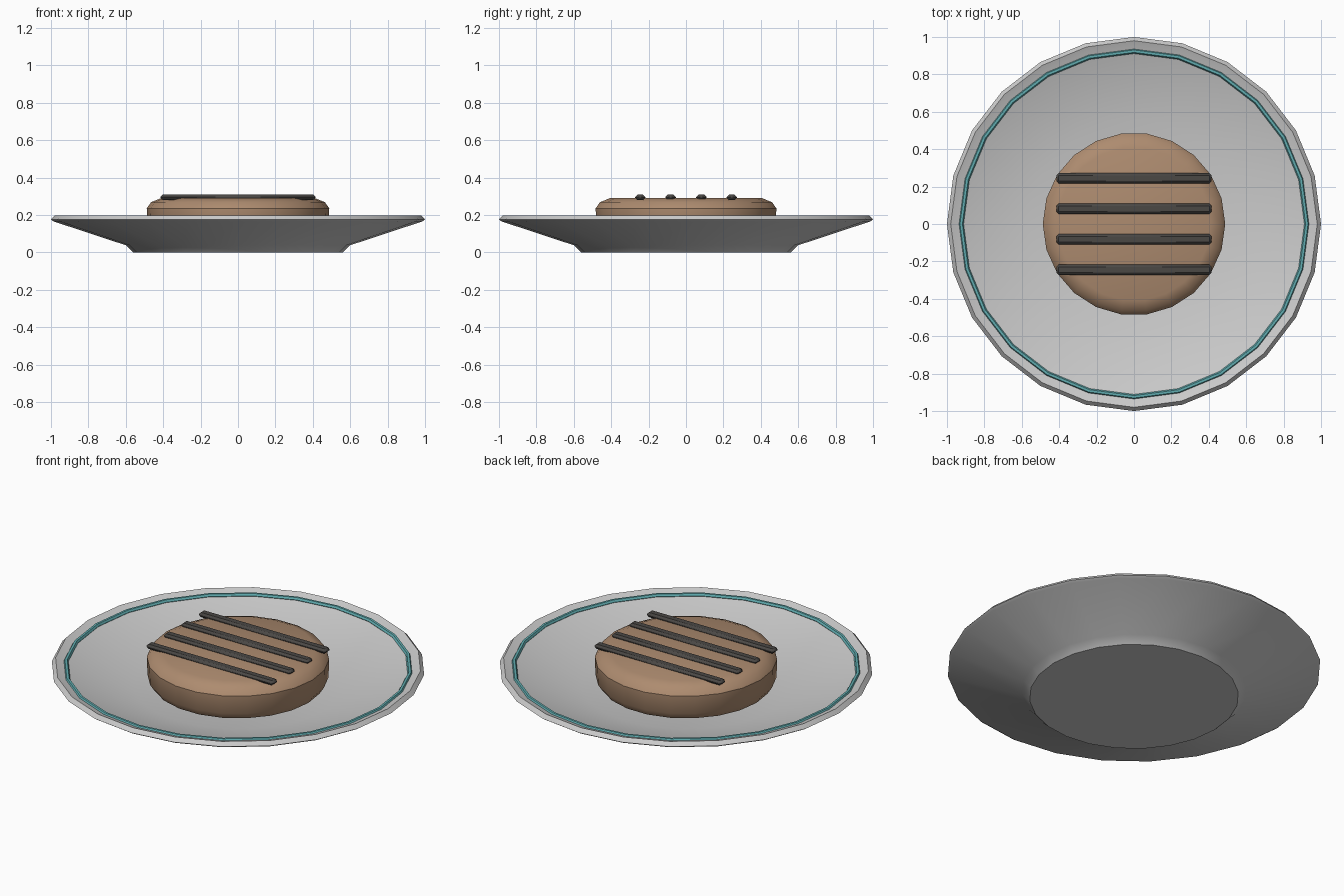
import bpy, bmesh, math

if "Cube" in bpy.data.objects:
    bpy.data.objects.remove(bpy.data.objects["Cube"])


def material(name, rgb):
    m = bpy.data.materials.new(name)
    m.diffuse_color = (*rgb, 1)
    m.use_nodes = True
    m.node_tree.nodes["Principled BSDF"].inputs["Base Color"].default_value = m.diffuse_color
    return m


def finish(obj, mat=None, angle=35):
    if mat:
        obj.data.materials.append(mat)
    bpy.ops.object.select_all(action='DESELECT')
    obj.select_set(True)
    bpy.context.view_layer.objects.active = obj
    bpy.ops.object.shade_smooth_by_angle(angle=math.radians(angle))


def lathe(name, profile, sides, mat=None, closed=False):
    """Revolve (radius, z) points about z; open profiles get flat caps."""
    bm = bmesh.new()
    rings = [[bm.verts.new((r * math.cos(2 * math.pi * i / sides),
                            r * math.sin(2 * math.pi * i / sides), z))
              for i in range(sides)] for r, z in profile]
    pairs = list(zip(rings, rings[1:]))
    if closed:
        pairs.append((rings[-1], rings[0]))
    else:
        bm.faces.new(rings[0])
        bm.faces.new(rings[-1])
    for a, b in pairs:
        for i in range(sides):
            j = (i + 1) % sides
            bm.faces.new((a[i], a[j], b[j], b[i]))
    bmesh.ops.recalc_face_normals(bm, faces=bm.faces)
    me = bpy.data.meshes.new(name)
    bm.to_mesh(me)
    bm.free()
    obj = bpy.data.objects.new(name, me)
    bpy.context.collection.objects.link(obj)
    finish(obj, mat)
    return obj


brown = material("grilled_brown", (0.42, 0.26, 0.16))
char = material("char", (0.07, 0.065, 0.06))
teal = material("teal_glaze", (0.12, 0.42, 0.44))

# Shallow plate: foot, flared underside, rim, sloping inside, flat well
lathe("plate", [(0.56, 0), (0.60, 0.038), (0.985, 0.165), (1.0, 0.175),
                (0.98, 0.197), (0.95, 0.185), (0.56, 0.075)], 24)

# Thin glaze band just inside the rim
band = [(0.924 + 0.013 * math.cos(k * math.pi / 3),
         0.178 + 0.013 * math.sin(k * math.pi / 3)) for k in range(6)]
lathe("rim_band", band, 24, teal, closed=True)

# Round patty with soft edges
lathe("patty", [(0.41, 0.075), (0.46, 0.092), (0.485, 0.13), (0.488, 0.235),
                (0.465, 0.268), (0.41, 0.29)], 22, brown)

# Four bevelled grill marks across the top
for n, y in enumerate((-0.245, -0.082, 0.082, 0.245)):
    bpy.ops.mesh.primitive_cube_add(size=1, location=(0, y, 0.294))
    bar = bpy.context.object
    bar.name = f"grill_mark_{n + 1}"
    bar.scale = (0.83, 0.055, 0.028)
    bpy.ops.object.transform_apply(location=False, rotation=False, scale=True)
    bev = bar.modifiers.new("bevel", 'BEVEL')
    bev.width = 0.012
    bev.segments = 1
    finish(bar, char, 30)
